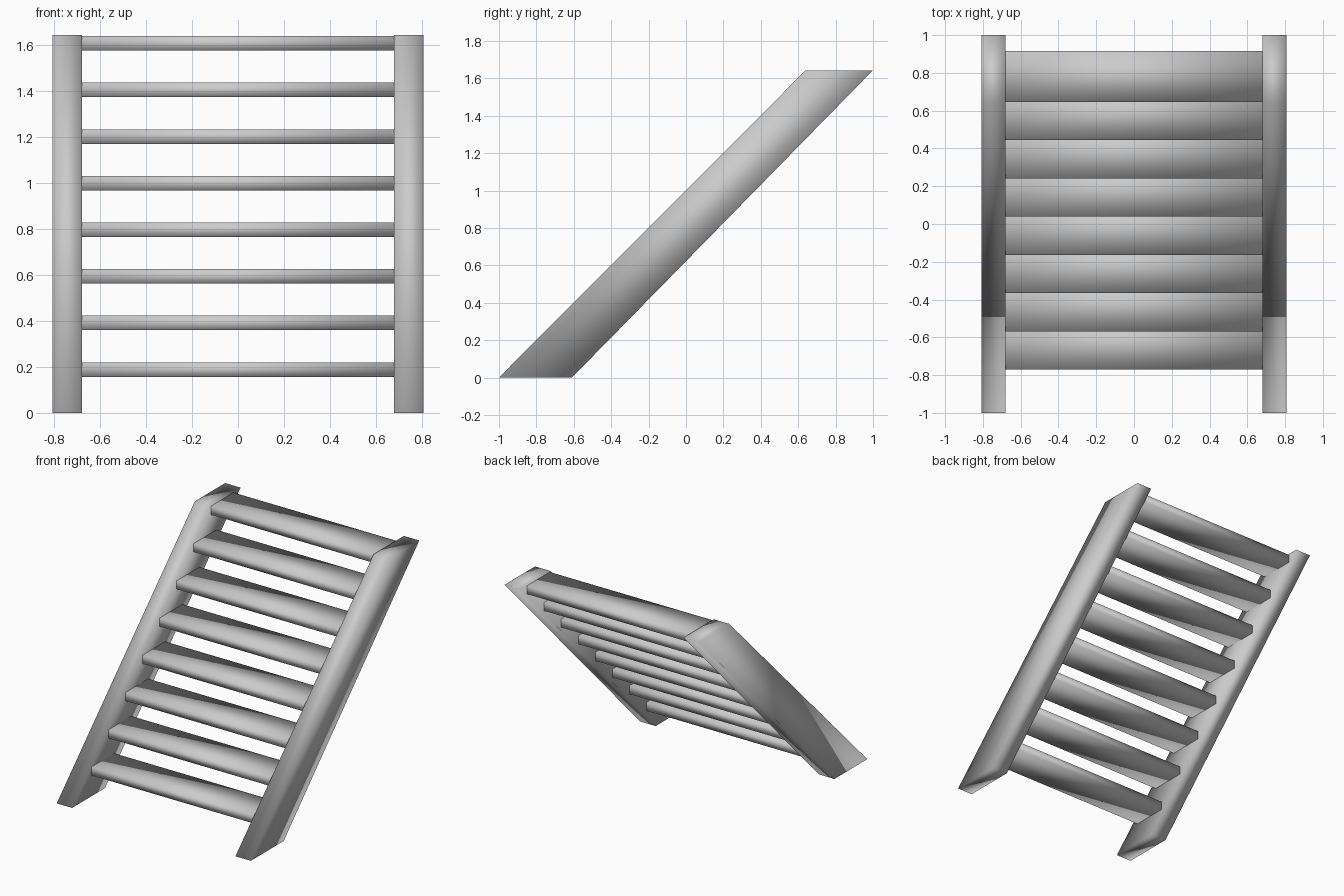
import bpy

if "Cube" in bpy.data.objects:
    bpy.data.objects.remove(bpy.data.objects["Cube"])


def prism(name, profile, x0, x1):
    """Extrude a (y, z) profile from x0 to x1, smooth shaded."""
    n = len(profile)
    verts = [(x, y, z) for x in (x0, x1) for y, z in profile]
    faces = [tuple(reversed(range(n))), tuple(range(n, 2 * n))]
    faces += [(i, (i + 1) % n, (i + 1) % n + n, i + n) for i in range(n)]
    mesh = bpy.data.meshes.new(name)
    mesh.from_pydata(verts, [], faces)
    mesh.shade_smooth()
    obj = bpy.data.objects.new(name, mesh)
    bpy.context.collection.objects.link(obj)
    return obj


INNER, OUTER = 0.679, 0.807

# Slanted side stringers, cut level at floor and top
side = [(-1.0, 0.0), (-0.61, 0.0), (1.0, 1.643), (0.64, 1.643)]
prism("right_stringer", side, INNER, OUTER)
prism("left_stringer", side, -OUTER, -INNER)

# Eight flat treads climbing between the stringers
RISE, DEPTH, THICK = 0.2025, 0.27, 0.063
for i in range(8):
    y, z = -0.771 + RISE * i, 0.157 + RISE * i
    prism(f"tread_{i + 1}",
          [(y, z), (y + DEPTH, z), (y + DEPTH, z + THICK), (y, z + THICK)],
          -INNER, INNER)
